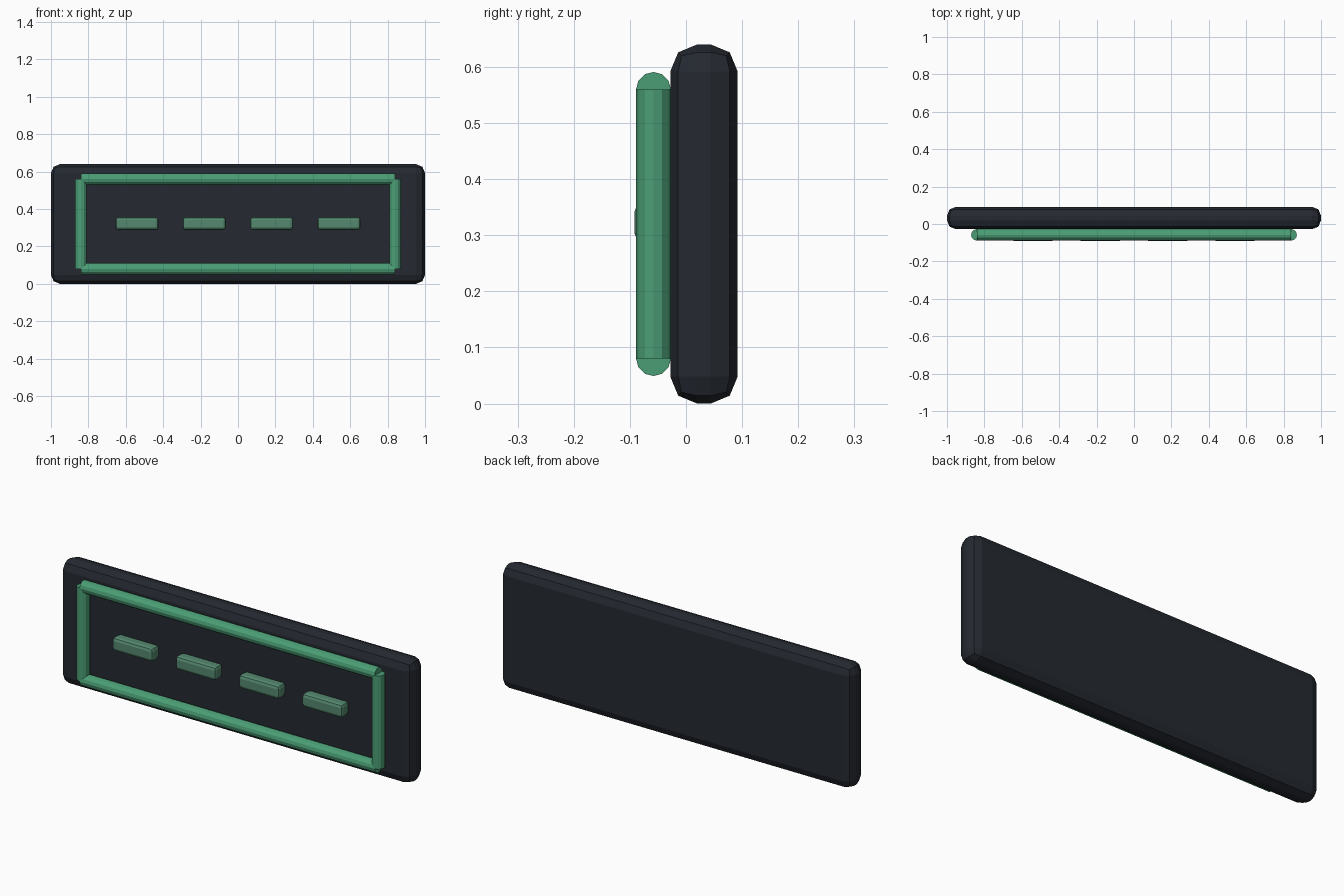
import bpy, math
from mathutils import Vector

if "Cube" in bpy.data.objects:
    bpy.data.objects.remove(bpy.data.objects["Cube"])


def mat(name, rgb):
    m = bpy.data.materials.new(name)
    m.diffuse_color = (*rgb, 1)
    m.use_nodes = True
    m.node_tree.nodes["Principled BSDF"].inputs["Base Color"].default_value = m.diffuse_color
    return m


dark = mat("dark_shell", (0.018, 0.022, 0.030))
green = mat("green_trim", (0.07, 0.34, 0.18))
pale = mat("pale_green", (0.09, 0.25, 0.16))


def box(name, loc, size, bevel, segments, m):
    bpy.ops.mesh.primitive_cube_add(size=1, location=loc)
    o = bpy.context.object
    o.name = name
    o.scale = size
    bpy.ops.object.transform_apply(location=False, rotation=False, scale=True)
    b = o.modifiers.new("Bevel", "BEVEL")
    b.width, b.segments = bevel, segments
    o.data.materials.append(m)
    return o


def rod(name, a, b, r, m):
    a, b = Vector(a), Vector(b)
    bpy.ops.mesh.primitive_cylinder_add(vertices=12, radius=r, depth=(b - a).length,
                                        location=(a + b) / 2)
    o = bpy.context.object
    o.name = name
    o.rotation_euler = (b - a).to_track_quat('Z', 'Y').to_euler()
    o.data.materials.append(m)
    return o


# Back panel
box("panel", (0, 0.032, 0.32), (2, 0.12, 0.64), 0.048, 2, dark)

# Rectangular frame of four rods
X, Y, Z0, Z1, R = 0.84, -0.058, 0.08, 0.56, 0.031
for n, z in (("bottom", Z0), ("top", Z1)):
    rod("frame_" + n, (-X, Y, z), (X, Y, z), R, green)
for n, x in (("left", -X), ("right", X)):
    rod("frame_" + n, (x, Y, Z0), (x, Y, Z1), R, green)

# Row of indicator bars
for i in range(4):
    box(f"indicator_bar_{i + 1}", (-0.54 + 0.36 * i, -0.06, 0.323), (0.23, 0.064, 0.07), 0.016, 2, pale)
